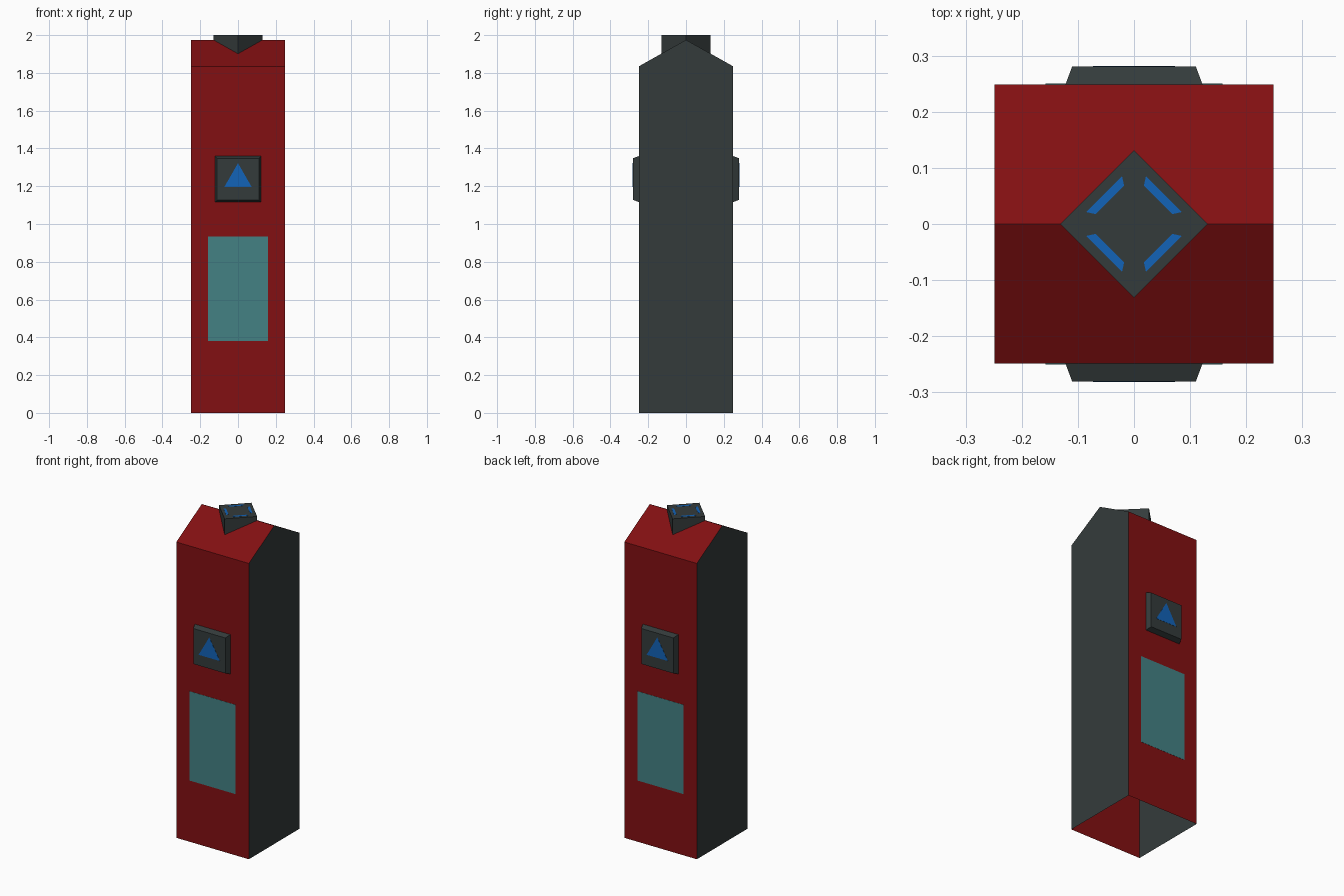
import bpy
import bmesh
from math import pi
from mathutils import Matrix, Vector

cube = bpy.data.objects.get("Cube")
if cube:
    bpy.data.objects.remove(cube)


def material(name, rgb):
    m = bpy.data.materials.new(name)
    m.use_nodes = True
    m.diffuse_color = (*rgb, 1)
    m.node_tree.nodes["Principled BSDF"].inputs["Base Color"].default_value = (*rgb, 1)
    return m


RED = material("deep_red", (0.225, 0.005, 0.006))
GREY = material("dark_slate", (0.034, 0.044, 0.044))
TEAL = material("teal_screen", (0.056, 0.22, 0.23))
BLUE = material("bright_blue", (0.006, 0.125, 0.48))

HALF = 0.249      # half width of the body
EAVE, RIDGE, TOP = 1.835, 1.975, 2.0
BUTTON_Z = 1.238
BUTTON_Y = 0.281


def loft(name, sections, mats, caps=(True, True), turn=0.0):
    """Join matching rings of points into one flat-shaded shell."""
    bm = bmesh.new()
    rings = [[bm.verts.new(p) for p in ring] for ring in sections]
    n = len(rings[0])
    for a, b in zip(rings, rings[1:]):
        for i in range(n):
            j = (i + 1) % n
            bm.faces.new((a[i], a[j], b[j], b[i]))
    if caps[0]:
        bm.faces.new(rings[0][::-1])
    if caps[1]:
        bm.faces.new(rings[-1])
    bmesh.ops.recalc_face_normals(bm, faces=bm.faces)
    bm.transform(Matrix.Rotation(turn, 4, "Z"))
    mesh = bpy.data.meshes.new(name)
    bm.to_mesh(mesh)
    bm.free()
    for m in mats:
        mesh.materials.append(m)
    obj = bpy.data.objects.new(name, mesh)
    bpy.context.collection.objects.link(obj)
    return obj


def plate(name, outline, y, mat, turn):
    """Thin upright decal made from an (x, z) outline on the front."""
    rings = [[(x, d, z) for x, z in outline] for d in (-y, -y - 0.001)]
    return loft(name, rings, [mat], turn=turn)


def rect(half_x, half_z, z):
    return [(-half_x, z - half_z), (half_x, z - half_z),
            (half_x, z + half_z), (-half_x, z + half_z)]


# Gabled body: red front, back and roof, slate sides, open underneath
gable = [(-HALF, 0), (HALF, 0), (HALF, EAVE), (0, RIDGE), (-HALF, EAVE)]
body = loft("body", [[(x, y, z) for y, z in gable] for x in (-HALF, HALF)], [RED, GREY])
for poly in body.data.polygons:
    poly.material_index = int(abs(poly.normal.x) > 0.5)
bm = bmesh.new()
bm.from_mesh(body.data)
floor = [f for f in bm.faces if f.normal.z < -0.9]
bmesh.ops.delete(bm, geom=floor, context="FACES_ONLY")
bm.to_mesh(body.data)
bm.free()

# Call button and screen on the front and the back
for side, turn in (("front", 0.0), ("back", pi)):
    rings = [[(x, -y, z) for x, z in rect(h, h, BUTTON_Z)]
             for y, h in ((HALF, 0.122), (BUTTON_Y, 0.110))]
    loft(side + "_button", rings, [GREY], caps=(False, True), turn=turn)
    arrow = [(-0.073, 1.195), (0.073, 1.195), (0, 1.322)]
    plate(side + "_arrow", arrow, BUTTON_Y, BLUE, turn)
    plate(side + "_screen", rect(0.158, 0.277, 0.657), HALF, TEAL, turn)

# Square beacon turned on its corner across the ridge
R = 0.131
diamond = [(R, 0), (0, R), (-R, 0), (0, -R)]
loft("roof_beacon", [[(x, y, z) for x, y in diamond] for z in (1.9, TOP)], [GREY])

# Four light strips on the beacon, one along each edge
strip = [(-0.045, 0.075), (0.045, 0.075), (0.036, 0.061), (-0.036, 0.061)]
for i in range(4):
    rings = [[(x, y, z) for x, y in strip] for z in (TOP, TOP + 0.001)]
    loft(f"beacon_light_{i + 1}", rings, [BLUE], turn=pi / 4 + i * pi / 2)
